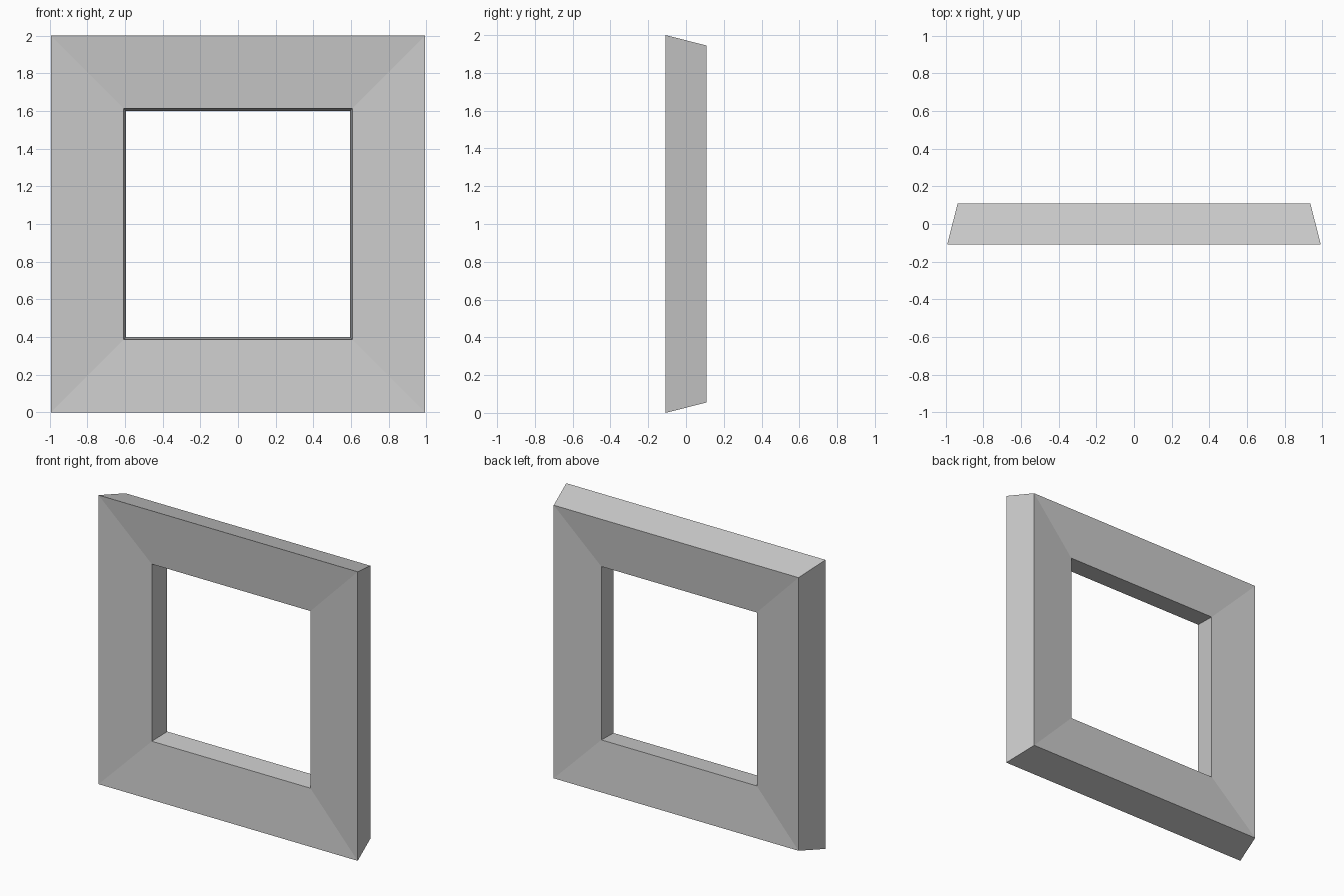
import bpy, bmesh

if "Cube" in bpy.data.objects:
    bpy.data.objects.remove(bpy.data.objects["Cube"])

# Moulding cross-section: half width, half height, y
profile = [
    (0.992, 1.000, -0.108),  # outer front
    (0.937, 0.945, 0.108),   # outer back
    (0.595, 0.600, 0.076),   # inner back
    (0.607, 0.613, -0.075),  # inner front
]
corners = [(-1, -1), (1, -1), (1, 1), (-1, 1)]

# Mitred square frame: one copy of the section at each corner
bm = bmesh.new()
rings = [[bm.verts.new((sx * hx, y, 1 + sz * hz)) for hx, hz, y in profile]
         for sx, sz in corners]
for i in range(4):
    a, b = rings[i], rings[(i + 1) % 4]
    for j in range(4):
        k = (j + 1) % 4
        bm.faces.new((a[j], b[j], b[k], a[k]))
bmesh.ops.recalc_face_normals(bm, faces=bm.faces)

mesh = bpy.data.meshes.new("square_frame")
bm.to_mesh(mesh)
bm.free()
bpy.context.collection.objects.link(bpy.data.objects.new("square_frame", mesh))
